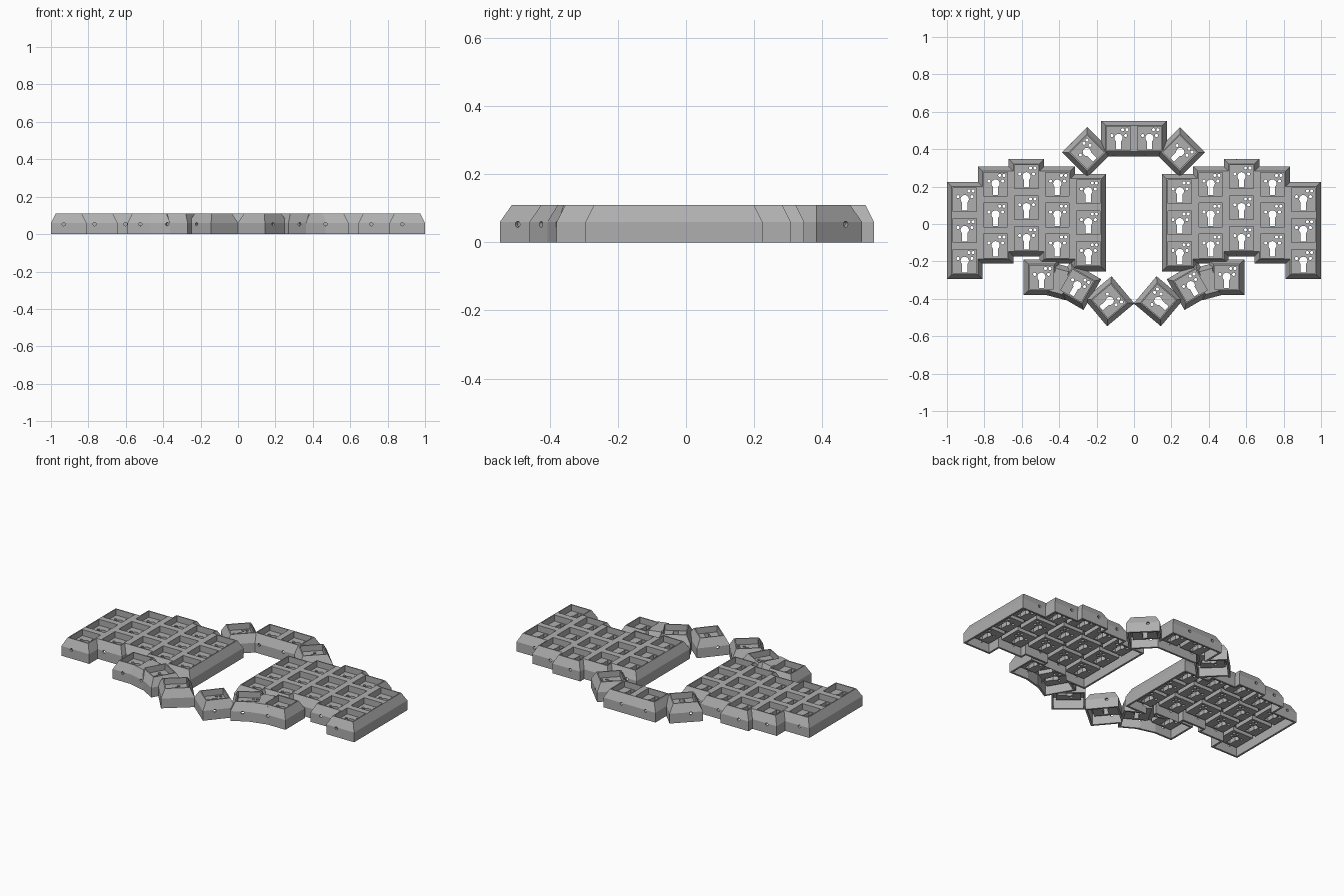
import bpy, bmesh
from math import radians, sin, cos, pi
from mathutils import Matrix, Vector

cube = bpy.data.objects.get("Cube")
if cube:
    bpy.data.objects.remove(cube, do_unlink=True)

PITCH = 0.165     # key spacing
EDGE = 0.095      # key centre to outer wall
WALL = 0.012
TOP = 0.11

grey = bpy.data.materials.new("plain_grey")
grey.use_nodes = True
grey.diffuse_color = (0.43, 0.43, 0.43, 1)
grey.node_tree.nodes["Principled BSDF"].inputs["Base Color"].default_value = grey.diffuse_color


def place(x, y, angle=0):
    return Matrix.Translation((x, y, 0)) @ Matrix.Rotation(radians(angle), 4, 'Z')


def add_stack(bm, mat, hx, hy, levels):
    """Closed rectangular stack; levels are (height, inset) pairs."""
    rings = []
    for z, inset in levels:
        a, b = hx - inset, hy - inset
        rings.append([bm.verts.new(mat @ Vector((sx * a, sy * b, z)))
                      for sx, sy in ((-1, -1), (1, -1), (1, 1), (-1, 1))])
    bm.faces.new(rings[0][::-1])
    bm.faces.new(rings[-1])
    for low, high in zip(rings, rings[1:]):
        for i in range(4):
            j = (i + 1) % 4
            bm.faces.new((low[i], low[j], high[j], high[i]))


def make_object(name, bm):
    mesh = bpy.data.meshes.new(name)
    bm.to_mesh(mesh)
    bm.free()
    obj = bpy.data.objects.new(name, mesh)
    bpy.context.collection.objects.link(obj)
    mesh.materials.append(grey)
    return obj


# Socket plate with a keyhole opening and four pin holes
def make_socket():
    curve = bpy.data.curves.new("switch_socket", 'CURVE')
    curve.dimensions = '2D'
    curve.fill_mode = 'BOTH'
    curve.extrude = 0.0135

    def loop(points):
        spline = curve.splines.new('POLY')
        spline.points.add(len(points) - 1)
        for p, (x, y) in zip(spline.points, points):
            p.co = (x, y, 0, 1)
        spline.use_cyclic_u = True

    def arc(x, y, r, start, end, n):
        return [(x + r * cos(start + (end - start) * i / n),
                 y + r * sin(start + (end - start) * i / n)) for i in range(n)]

    loop([(-0.07, -0.07), (0.07, -0.07), (0.07, 0.07), (-0.07, 0.07)])
    loop([(-0.014, -0.058), (0.014, -0.058)]
         + arc(0, 0.003, 0.022, -0.28 * pi, 1.28 * pi, 20) + [(-0.014, -0.014)])
    for x, y in ((0.022, 0.047), (0.045, 0.047), (-0.036, 0.016), (0.038, 0.016)):
        loop(arc(x, y, 0.0085, 0, 2 * pi, 12))
    source = bpy.data.objects.new("socket_source", curve)
    bpy.context.collection.objects.link(source)
    bpy.context.view_layer.update()
    graph = bpy.context.evaluated_depsgraph_get()
    mesh = bpy.data.meshes.new_from_object(source.evaluated_get(graph))
    bpy.data.objects.remove(source, do_unlink=True)
    mesh.materials.clear()
    mesh.materials.append(grey)
    for face in mesh.polygons:
        face.use_smooth = False
        face.material_index = 0
    return mesh


socket_mesh = make_socket()


def build_case(name, blocks, fillers):
    """blocks: (x, y, angle, columns, rows); fillers: (x, y, angle, hx, hy)."""
    body, cut = bmesh.new(), bmesh.new()
    shells = [(place(x, y, a), (c - 1) * PITCH / 2 + EDGE, (r - 1) * PITCH / 2 + EDGE)
              for x, y, a, c, r in blocks]
    shells += [(place(x, y, a), hx, hy) for x, y, a, hx, hy in fillers]
    for mat, hx, hy in shells:
        add_stack(body, mat, hx, hy, ((0, 0), (0.06, 0), (TOP, 0.025)))
        add_stack(cut, mat, hx, hy, ((-0.02, WALL), (0.07, WALL)))
    for x, y, a, cols, rows in blocks:
        mat = place(x, y, a)
        for c in range(cols):
            kx = (c - (cols - 1) / 2) * PITCH
            # Wire hole through both end walls
            bmesh.ops.create_cone(
                cut, cap_ends=True, segments=12, radius1=0.009, radius2=0.009,
                depth=(rows - 1) * PITCH + 2 * EDGE + 0.02,
                matrix=mat @ Matrix.Translation((kx - 0.027, 0, 0.053))
                @ Matrix.Rotation(pi / 2, 4, 'X'))
            for r in range(rows):
                spot = mat @ Matrix.Translation((kx, (r - (rows - 1) / 2) * PITCH, 0))
                add_stack(cut, spot, 0.0635, 0.0635, ((0.06, 0), (TOP + 0.02, 0)))
                socket = bpy.data.objects.new(name + "_switch_socket", socket_mesh)
                socket.matrix_world = spot @ Matrix.Translation((0, 0, 0.059))
                bpy.context.collection.objects.link(socket)
    obj = make_object(name, body)
    cutter = make_object(name + "_cutter", cut)
    mod = obj.modifiers.new("hollow", 'BOOLEAN')
    mod.operation = 'DIFFERENCE'
    mod.solver = 'EXACT'
    mod.use_self = True
    mod.object = cutter
    bpy.context.view_layer.update()
    graph = bpy.context.evaluated_depsgraph_get()
    result = bpy.data.meshes.new_from_object(obj.evaluated_get(graph))
    obj.modifiers.clear()
    obj.data = result
    bpy.data.objects.remove(cutter, do_unlink=True)


# Two staggered halves, each with a three-key thumb fan
stagger = (-0.035, 0.048, 0.087, 0.048, 0.007)
for side, name in ((-1, "right_case"), (1, "left_case")):
    blocks, fillers = [], []
    for i, y in enumerate(stagger):
        blocks.append((side * (0.905 - i * PITCH), y, 0, 1, 3))
        if i:  # bridge between neighbouring columns over their shared length
            low, high = sorted((stagger[i - 1], y))
            half = PITCH + EDGE - (high - low) / 2
            fillers.append((side * (0.905 - (i - 0.5) * PITCH), (low + high) / 2, 0,
                            PITCH / 2 + EDGE, half))
    for x, y, turn in ((0.495, -0.285, 0), (0.305, -0.33, 30), (0.132, -0.413, 50)):
        blocks.append((side * x, y, side * turn, 1, 1))
    fillers.append((side * 0.4, -0.307, side * 15, 0.06, 0.088))
    build_case(name, blocks, fillers)

# Rear arc: a double block with an angled key at each end
build_case("rear_arc", [(0, 0.457, 0, 2, 1), (-0.25, 0.383, 45, 1, 1),
                        (0.245, 0.383, -45, 1, 1)], [])
